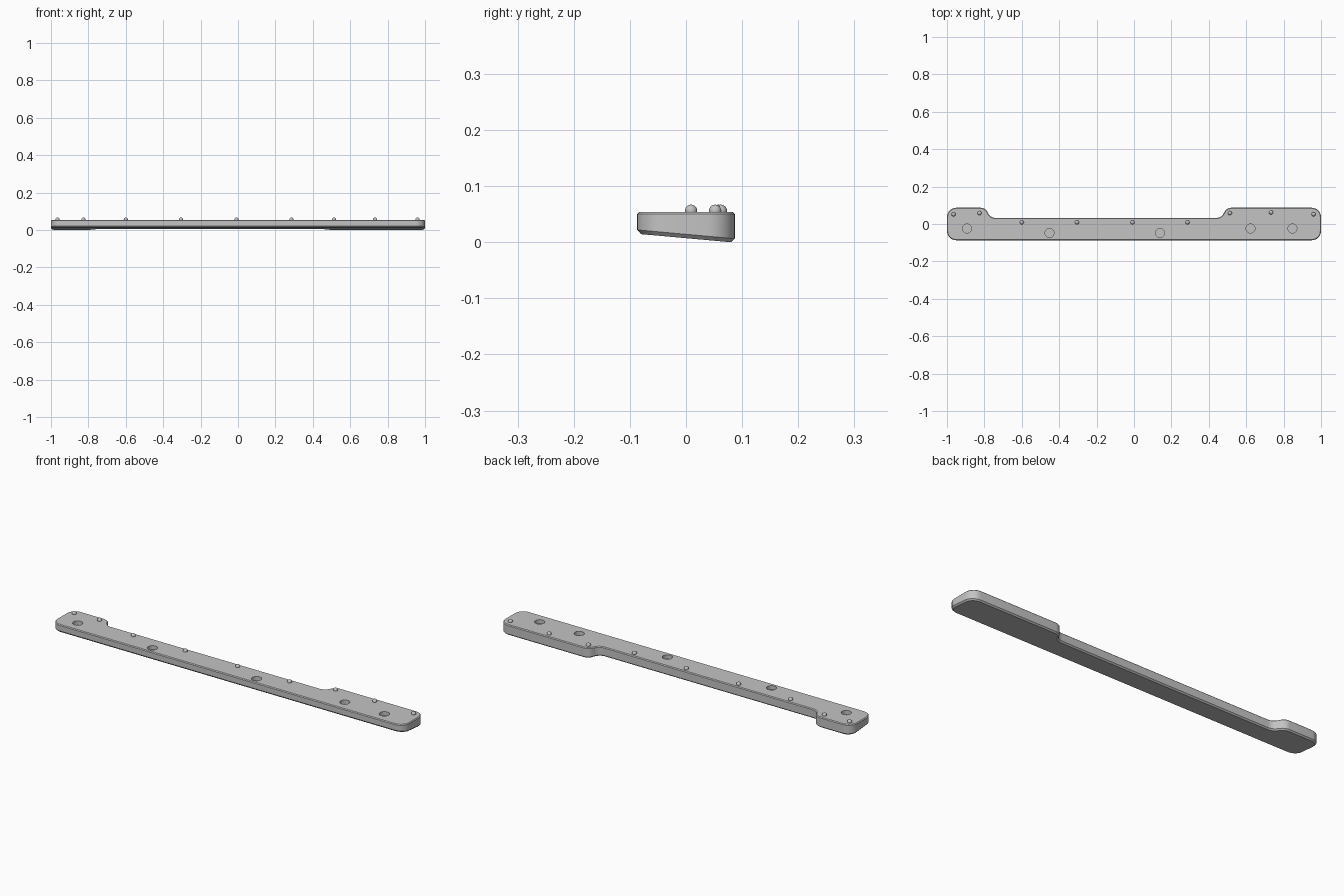
import bpy, bmesh, math
from mathutils import Vector

cube = bpy.data.objects.get("Cube")
if cube:
    bpy.data.objects.remove(cube, do_unlink=True)

grey = bpy.data.materials.new("matte grey")
grey.use_nodes = True
colour = (0.55, 0.55, 0.55, 1)
grey.diffuse_color = colour
grey.node_tree.nodes["Principled BSDF"].inputs["Base Color"].default_value = colour

TOP, HALF, RECESS = 0.054, 0.087, 0.033
SLOPE = 0.09


def rounded(corners, steps=8):
    """Round each corner (x, y, radius) of a counter-clockwise polygon."""
    points = []
    for i, (x, y, r) in enumerate(corners):
        p = Vector((x, y))
        a = (Vector(corners[i - 1][:2]) - p).normalized()
        b = (Vector(corners[(i + 1) % len(corners)][:2]) - p).normalized()
        half = math.acos(a.dot(b)) / 2
        centre = p + (a + b).normalized() * (r / math.sin(half))
        start = p + a * (r / math.tan(half)) - centre
        turn = math.pi - 2 * half
        if a.x * b.y - a.y * b.x > 0:
            turn = -turn
        for s in range(steps + 1):
            t = turn * s / steps
            c, d = math.cos(t), math.sin(t)
            points.append(centre + Vector((start.x * c - start.y * d,
                                           start.x * d + start.y * c)))
    return points


def inset(points, distance):
    """Move a counter-clockwise outline inwards."""
    moved = []
    for i, p in enumerate(points):
        before = (p - points[i - 1]).normalized()
        after = (points[(i + 1) % len(points)] - p).normalized()
        along = (before + after).normalized()
        moved.append(p + Vector((-along.y, along.x)) * distance)
    return moved


def ring(bm, points, height):
    return [bm.verts.new((p.x, p.y, height(p.y))) for p in points]


def skin(bm, lower, upper):
    """Join two equal rings with quads."""
    for i in range(len(lower)):
        bm.faces.new((lower[i - 1], lower[i], upper[i], upper[i - 1]))


def finish(bm, name, degrees):
    bmesh.ops.recalc_face_normals(bm, faces=bm.faces)
    mesh = bpy.data.meshes.new(name)
    bm.to_mesh(mesh)
    bm.free()
    mesh.materials.append(grey)
    obj = bpy.data.objects.new(name, mesh)
    bpy.context.collection.objects.link(obj)
    bpy.ops.object.select_all(action="DESELECT")
    obj.select_set(True)
    bpy.context.view_layer.objects.active = obj
    bpy.ops.object.shade_smooth_by_angle(angle=math.radians(degrees))


# Bar: straight front edge, wide ends, recessed back edge, tilted underside
outline = rounded([
    (-1, -HALF, 0.05), (1, -HALF, 0.05), (1, HALF, 0.05),
    (0.495, HALF, 0.042), (0.467, RECESS, 0.042),
    (-0.767, RECESS, 0.042), (-0.795, HALF, 0.042), (-1, HALF, 0.05)])
bm = bmesh.new()
rings = [
    ring(bm, inset(outline, 0.007), lambda y: SLOPE * (0.08 - y)),
    ring(bm, outline, lambda y: SLOPE * (0.08 - y) + 0.007),
    ring(bm, outline, lambda y: TOP - 0.004),
    ring(bm, inset(outline, 0.004), lambda y: TOP)]
for lower, upper in zip(rings, rings[1:]):
    skin(bm, lower, upper)
bm.faces.new(rings[0])

# Round blind sockets sunk into the top
rims = [rings[-1]]
for x, y in ((-0.893, -0.024), (-0.452, -0.048), (0.139, -0.048),
             (0.623, -0.024), (0.847, -0.024)):
    circle = [Vector((x + 0.024 * math.cos(k * math.tau / 32),
                      y + 0.024 * math.sin(k * math.tau / 32))) for k in range(32)]
    floor = ring(bm, circle, lambda y: TOP - 0.02)
    rim = ring(bm, circle, lambda y: TOP)
    skin(bm, floor, rim)
    bm.faces.new(floor)
    rims.append(rim)

# Top face around the sockets
edges = [bm.edges.get((r[i - 1], r[i])) for r in rims for i in range(len(r))]
bmesh.ops.triangle_fill(bm, edges=edges, use_beauty=True, normal=(0, 0, 1))
finish(bm, "bar", 30)

# Small domed pegs along the back of the top
for i, (x, y) in enumerate((
        (-0.965, 0.052), (-0.826, 0.058), (-0.6, 0.009), (-0.305, 0.009),
        (-0.008, 0.009), (0.286, 0.009), (0.513, 0.058), (0.733, 0.062),
        (0.96, 0.052))):
    bm = bmesh.new()
    bmesh.ops.create_uvsphere(bm, u_segments=20, v_segments=12, radius=0.011)
    bmesh.ops.translate(bm, verts=bm.verts, vec=(x, y, TOP + 0.002))
    finish(bm, f"peg_{i + 1}", 60)
